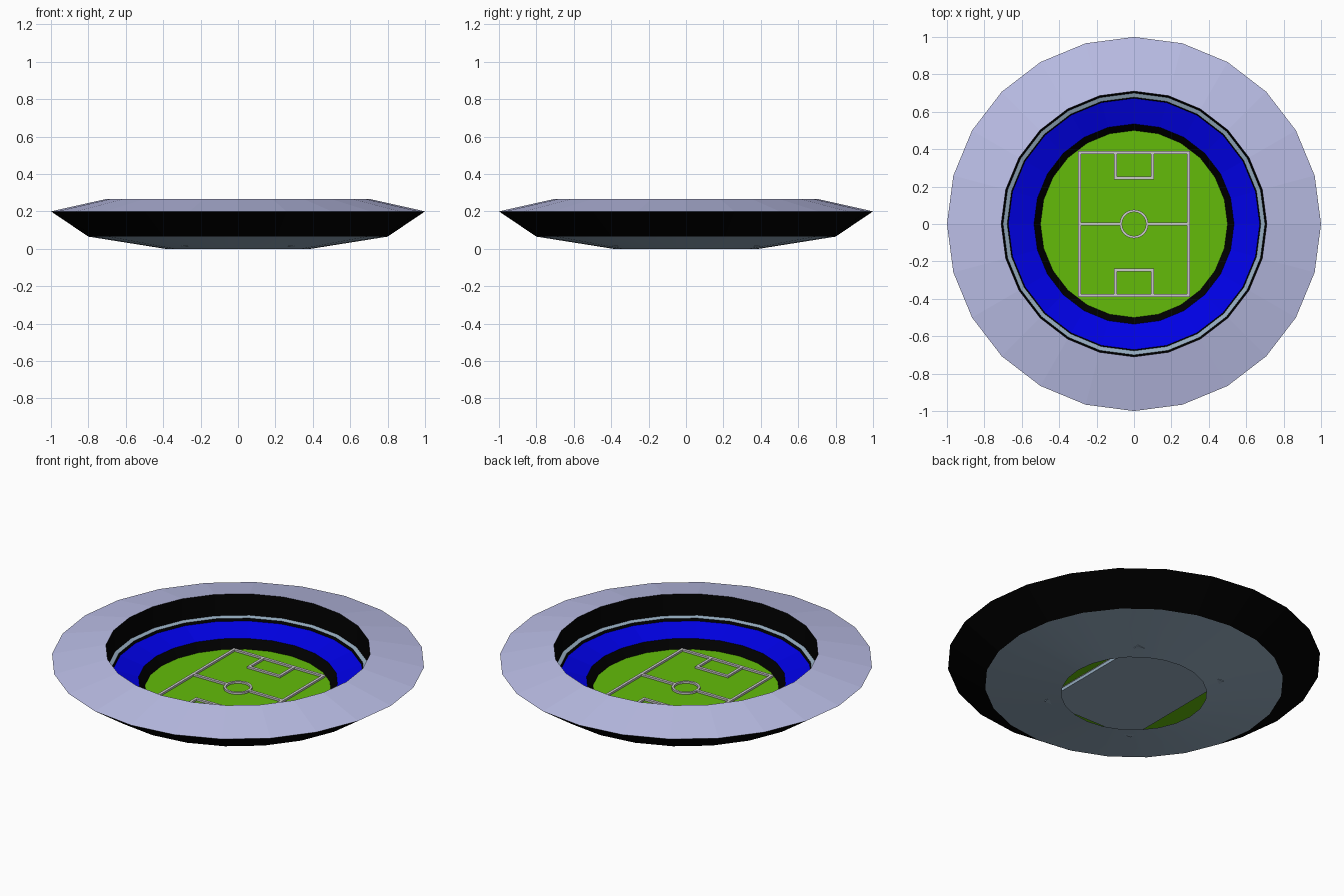
import bpy, bmesh
from math import sin, cos, tau
from mathutils import Matrix

if "Cube" in bpy.data.objects:
    bpy.data.objects.remove(bpy.data.objects["Cube"])

N = 24  # sides of the bowl


def material(name, rgb):
    m = bpy.data.materials.new(name)
    m.diffuse_color = (*rgb, 1)
    m.use_nodes = True
    m.node_tree.nodes["Principled BSDF"].inputs["Base Color"].default_value = m.diffuse_color
    return m


BLUE = material("blue", (0.0, 0.0, 0.8))
BLACK = material("black", (0.0, 0.0, 0.0))
SLATE = material("slate", (0.3, 0.41, 0.52))
GREEN = material("grass", (0.125, 0.5, 0.003))
PANEL = material("roof_panel", (0.5, 0.52, 0.8))
WHITE = material("light_grey", (0.8, 0.8, 0.8))


def finish(name, bm, mats, smooth=False):
    me = bpy.data.meshes.new(name)
    bm.to_mesh(me)
    bm.free()
    for m in mats:
        me.materials.append(m)
    ob = bpy.data.objects.new(name, me)
    bpy.context.collection.objects.link(ob)
    if smooth:
        me.shade_smooth()
    return ob


def revolve(bm, profile):
    """Sweep (radius, z) points round z; an outward run faces up."""
    rings = [[bm.verts.new((r * cos(tau * j / N), r * sin(tau * j / N), z))
              for j in range(N)] for r, z in profile]
    return [bm.faces.new((p[j], q[j], q[(j + 1) % N], p[(j + 1) % N]))
            for p, q in zip(rings, rings[1:]) for j in range(N)]


def band(name, profile, mat, smooth=False):
    bm = bmesh.new()
    revolve(bm, profile)
    return finish(name, bm, [mat], smooth)


def framed_band(name, profile, frame, fill, width):
    """A ring of sectors, each with an inset panel in a second colour."""
    bm = bmesh.new()
    faces = revolve(bm, profile)
    bmesh.ops.inset_individual(bm, faces=faces, thickness=width)
    for f in faces:
        f.material_index = 1
    return finish(name, bm, [frame, fill])


def box(bm, x0, x1, y0, y1, z0, z1):
    mat = (Matrix.Translation(((x0 + x1) / 2, (y0 + y1) / 2, (z0 + z1) / 2))
           @ Matrix.Diagonal((x1 - x0, y1 - y0, z1 - z0, 1)))
    bmesh.ops.create_cube(bm, size=1, matrix=mat)


# Outer shell
band("outer_wall", [(1.0, 0.2), (0.8, 0.065)], BLACK)
band("lower_bowl", [(0.8, 0.065), (0.39, 0.0)], SLATE, smooth=True)

# Roof ring with ribs and panels
framed_band("roof", [(0.71, 0.265), (1.0, 0.2)], BLUE, PANEL, 0.02)

# Interior, from the pitch outwards
band("pitch_wall", [(0.5, 0.035), (0.535, 0.083)], BLACK)
framed_band("seating", [(0.535, 0.083), (0.672, 0.122)], WHITE, BLUE, 0.018)
band("walkway_step", [(0.672, 0.122), (0.678, 0.136)], BLACK)
band("walkway", [(0.678, 0.136), (0.70, 0.143)], SLATE)
band("inner_wall", [(0.70, 0.143), (0.71, 0.265)], BLACK)

# Pitch disc and the slab beneath it
bm = bmesh.new()
bmesh.ops.create_circle(bm, cap_ends=True, segments=N, radius=0.5,
                        matrix=Matrix.Translation((0, 0, 0.035))
                        @ Matrix.Rotation(tau / 4, 4, 'Z'))
finish("pitch", bm, [GREEN])
bm = bmesh.new()
box(bm, -0.30, 0.30, -0.39, 0.39, 0.012, 0.03)
finish("pitch_slab", bm, [SLATE])

# Raised pitch markings
X, Y, W, Z0, Z1 = 0.30, 0.39, 0.016, 0.033, 0.046
bm = bmesh.new()
for s in (-1, 1):
    def bar(x0, x1, y0, y1):
        box(bm, x0, x1, *sorted((s * y0, s * y1)), Z0, Z1)
    box(bm, *sorted((s * X, s * (X - W))), -Y, Y, Z0, Z1)    # side line
    bar(-X + W, X - W, Y - W, Y)                             # goal line
    bar(-0.108, 0.108, 0.238, 0.238 + W)                     # penalty area
    bar(-0.108, -0.108 + W, 0.238 + W, Y - W)
    bar(0.108 - W, 0.108, 0.238 + W, Y - W)
    box(bm, *sorted((s * 0.07, s * (X - W))), -W / 2, W / 2, Z0, Z1)  # halfway
revolve(bm, [(0.064, Z0), (0.064, Z1), (0.077, Z1), (0.077, Z0)])     # centre circle
finish("pitch_markings", bm, [WHITE])
